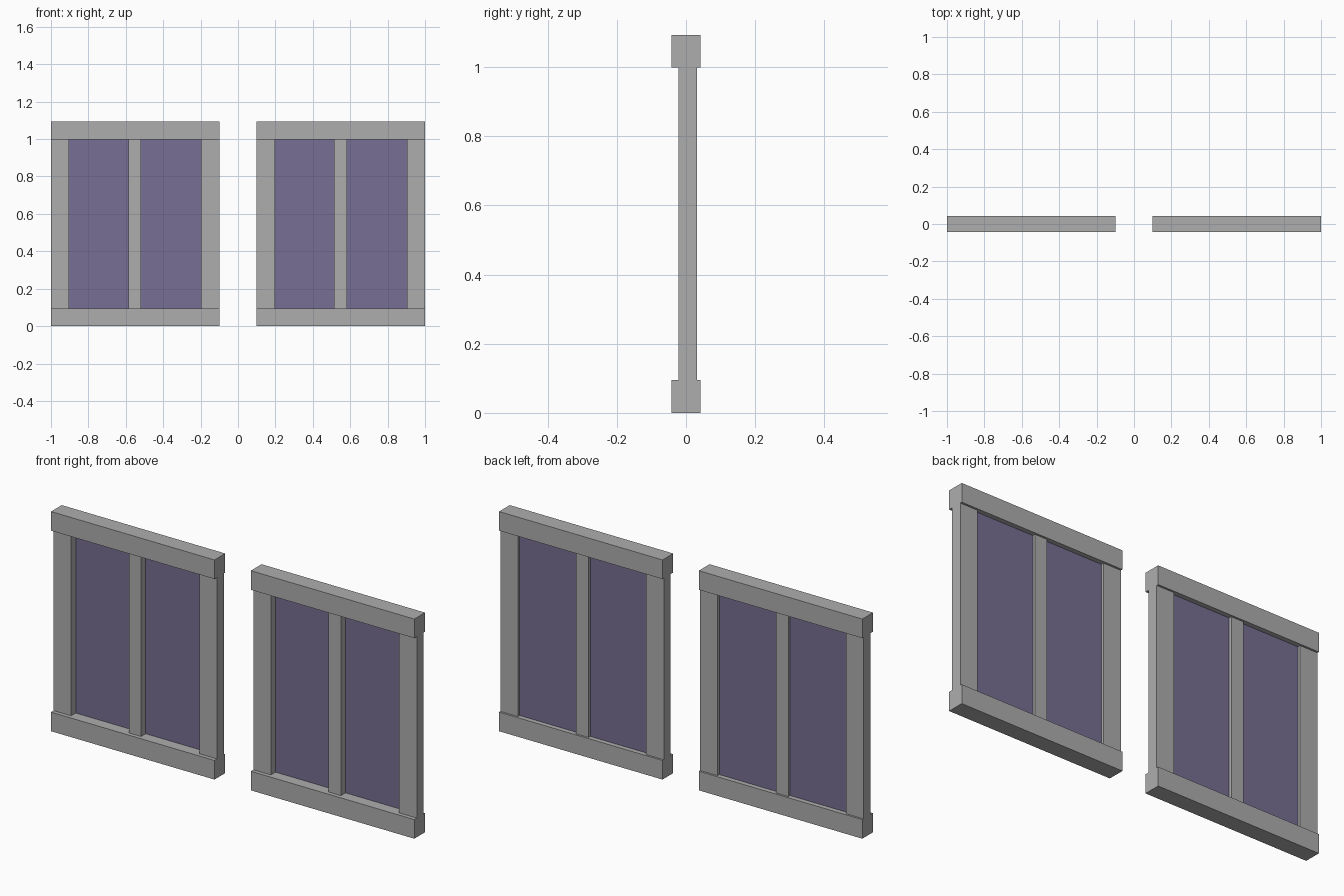
import bpy

default = bpy.data.objects.get("Cube")
if default:
    bpy.data.objects.remove(default)


def material(name, colour):
    mat = bpy.data.materials.new(name)
    mat.use_nodes = True
    mat.diffuse_color = colour
    mat.node_tree.nodes["Principled BSDF"].inputs["Base Color"].default_value = colour
    return mat


grey = material("grey frame", (0.42, 0.42, 0.42, 1))
purple = material("purple glass", (0.184, 0.156, 0.292, 1))


def box(name, x, y, z, mat):
    """Box spanning the (low, high) pairs on each axis."""
    bpy.ops.mesh.primitive_cube_add(size=1, location=[sum(r) / 2 for r in (x, y, z)])
    ob = bpy.context.object
    ob.name = name
    ob.scale = [r[1] - r[0] for r in (x, y, z)]
    bpy.ops.object.transform_apply(location=False, rotation=False, scale=True)
    ob.data.materials.append(mat)


RAIL_Y = (-0.042, 0.042)
STILE_Y = (-0.022, 0.032)
PANE_Y = (0.014, 0.018)
BOTTOM, TOP, HEIGHT = 0.095, 0.998, 1.093

# Two identical windows side by side
for side, left in (("right", -1.0), ("left", 0.1)):
    def span(a, b):
        return (left + a, left + b)

    # Thick horizontal rails
    box(side + "_bottom_rail", span(0, 0.9), RAIL_Y, (0, BOTTOM), grey)
    box(side + "_top_rail", span(0, 0.9), RAIL_Y, (TOP, HEIGHT), grey)

    # Thinner uprights between the rails
    uprights = {"right_stile": (0, 0.097), "mullion": (0.414, 0.482),
                "left_stile": (0.803, 0.9)}
    for part, (a, b) in uprights.items():
        box(f"{side}_{part}", span(a, b), STILE_Y, (BOTTOM, TOP), grey)

    # Glass, set towards the back of the uprights
    box(side + "_right_pane", span(0.097, 0.414), PANE_Y, (BOTTOM, TOP), purple)
    box(side + "_left_pane", span(0.482, 0.803), PANE_Y, (BOTTOM, TOP), purple)
